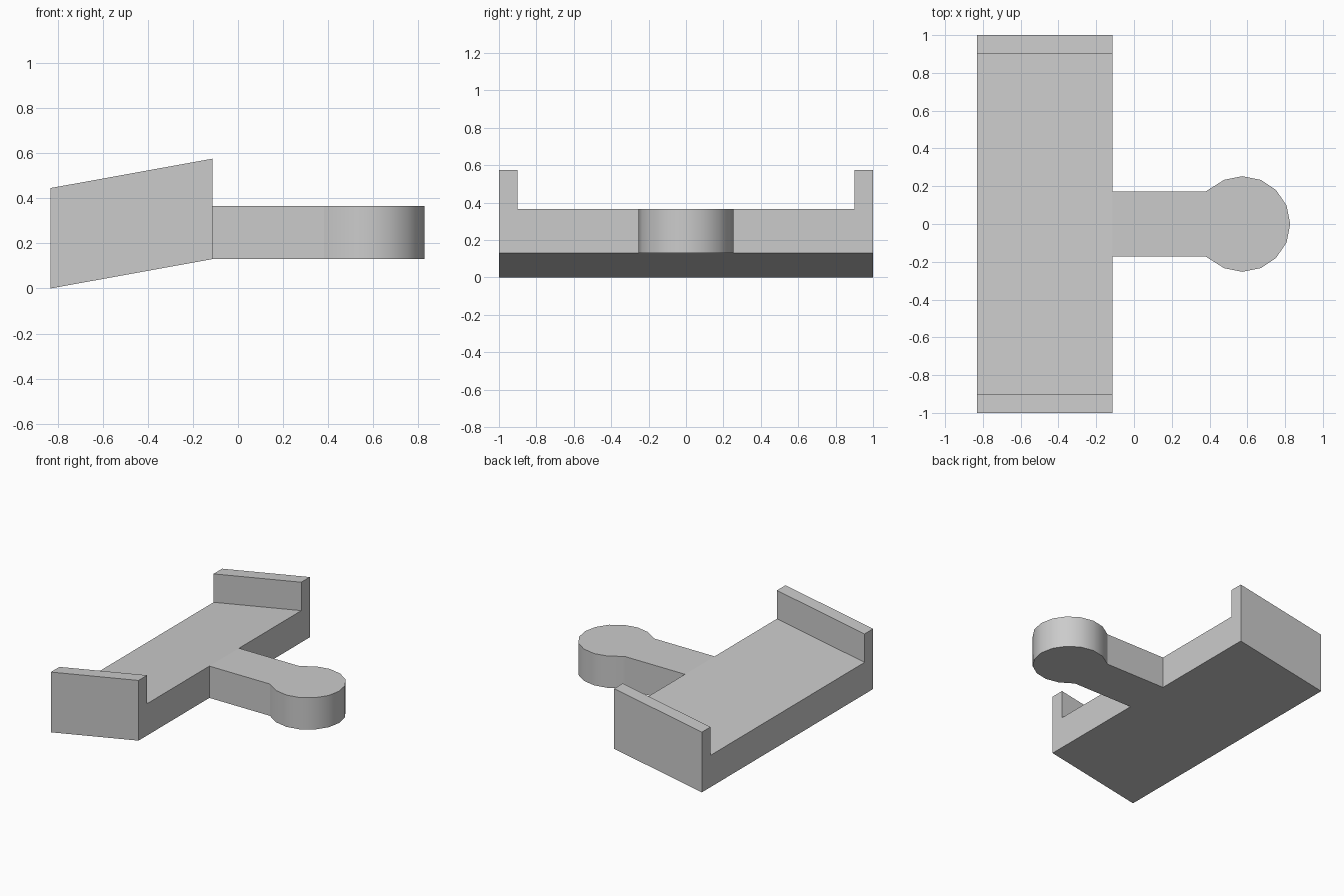
import bpy
from math import radians, cos, sin
from mathutils import Vector

cube = bpy.data.objects.get("Cube")
if cube:
    bpy.data.objects.remove(cube, do_unlink=True)

GREY = (0.6, 0.6, 0.6, 1.0)
grey = bpy.data.materials.new("plain grey")
grey.use_nodes = True
grey.diffuse_color = GREY
grey.node_tree.nodes["Principled BSDF"].inputs["Base Color"].default_value = GREY


def extrude(name, outline, offset):
    """Closed prism: a counter-clockwise outline swept along offset."""
    n = len(outline)
    start = [Vector(p) for p in outline]
    verts = start + [p + Vector(offset) for p in start]
    faces = [list(reversed(range(n))), list(range(n, 2 * n))]
    faces += [[i, (i + 1) % n, (i + 1) % n + n, i + n] for i in range(n)]
    mesh = bpy.data.meshes.new(name)
    mesh.from_pydata(verts, [], faces)
    mesh.materials.append(grey)
    obj = bpy.data.objects.new(name, mesh)
    bpy.context.collection.objects.link(obj)
    return obj


LEFT, FACE, RISE = -0.83, -0.113, 0.13
FLOOR, WALL, INNER = 0.235, 0.445, 0.9

# Sloping tray: a channel section swept sideways and upward
half = [(1, 0), (1, WALL), (INNER, WALL), (INNER, FLOOR)]
section = half + [(-y, z) for y, z in reversed(half)]
extrude("sloped_tray", [(LEFT, y, z) for y, z in section],
        (FACE - LEFT, 0, RISE))

# Level tab: straight neck ending in a faceted round head
CENTRE, RADIUS, NECK = 0.574, 0.253, 0.173
head = [(CENTRE + RADIUS * cos(radians(a * 22.5)), RADIUS * sin(radians(a * 22.5)))
        for a in range(-5, 6)]
outline = [(FACE, -NECK), (0.381, -NECK)] + head + [(0.381, NECK), (FACE, NECK)]
tab = extrude("round_ended_tab", [(x, y, RISE) for x, y in outline], (0, 0, FLOOR))

# Smooth the rounded rim only
bpy.ops.object.select_all(action="DESELECT")
tab.select_set(True)
bpy.context.view_layer.objects.active = tab
bpy.ops.object.shade_smooth_by_angle(angle=radians(30))
